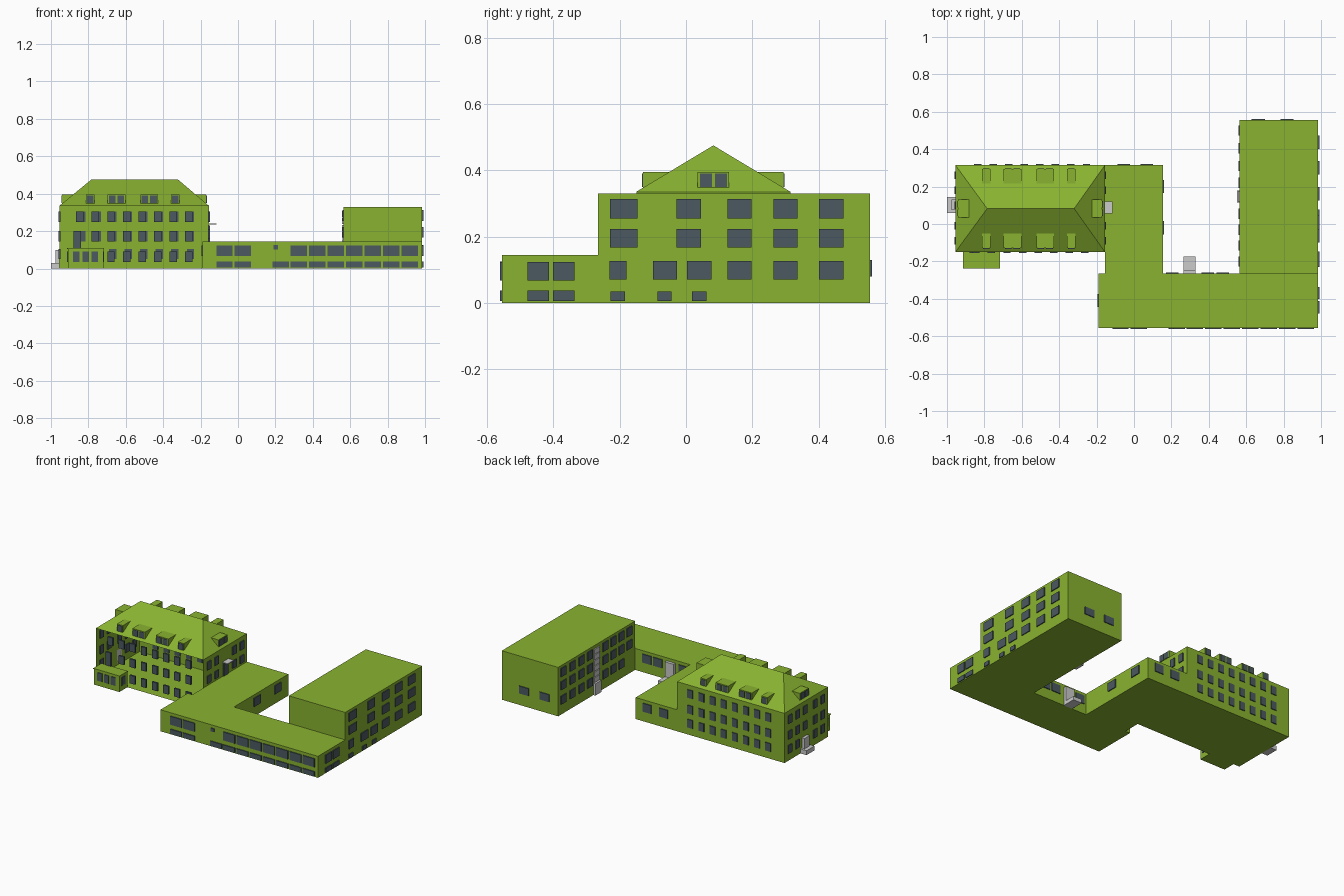
import bpy, bmesh

if "Cube" in bpy.data.objects:
    bpy.data.objects.remove(bpy.data.objects["Cube"])


def material(name, color):
    m = bpy.data.materials.new(name)
    m.diffuse_color = color
    m.use_nodes = True
    m.node_tree.nodes["Principled BSDF"].inputs["Base Color"].default_value = m.diffuse_color
    return m


GREEN = material("wall_green", (0.25, 0.45, 0.03, 1))
SLATE = material("window_slate", (0.07, 0.10, 0.12, 1))


def mesh_object(name, verts, faces, mat=None):
    me = bpy.data.meshes.new(name)
    me.from_pydata(verts, [], faces)
    me.update()
    ob = bpy.data.objects.new(name, me)
    bpy.context.collection.objects.link(ob)
    if mat:
        me.materials.append(mat)
    return ob


BOX_FACES = [(0, 3, 2, 1), (4, 5, 6, 7), (0, 1, 5, 4),
             (1, 2, 6, 5), (2, 3, 7, 6), (3, 0, 4, 7)]


def box(name, x, y, z, mat=None, skip=()):
    """Box from (min, max) ranges; skip drops faces by index."""
    v = [(a, b, c) for c in z for a, b in
         ((x[0], y[0]), (x[1], y[0]), (x[1], y[1]), (x[0], y[1]))]
    return mesh_object(name, v, [f for i, f in enumerate(BOX_FACES) if i not in skip], mat)


def windows(name, axis, wall, centres, width, rows, depth=0.006):
    """Grid of panes on a wall that lies across the given axis."""
    for c in centres:
        for z in rows:
            across = (c - width / 2, c + width / 2)
            through = (wall - depth, wall + depth)
            x, y = (through, across) if axis == "x" else (across, through)
            box(name, x, y, z, SLATE)


# Main volumes; the old house has an open front behind its window row
X0, X1, Y0, Y1, EAVE = -0.955, -0.155, -0.15, 0.315, 0.335
RIDGE_Y, RIDGE_Z = 0.0825, 0.475
box("old_house_walls", (X0, X1), (Y0, Y1), (0, EAVE), GREEN, skip=(1, 2))
box("link_block", (X1, 0.155), (-0.265, Y1), (0, 0.145), GREEN)
box("front_wing", (-0.19, 0.985), (-0.555, -0.265), (0, 0.145), GREEN)
box("tall_wing", (0.565, 0.985), (-0.265, 0.555), (0, 0.33), GREEN)
box("front_bay", (-0.91, -0.72), (-0.235, Y0), (0, 0.105), GREEN)
box("front_bay_roof", (-0.913, -0.717), (-0.238, Y0), (0.105, 0.11), GREEN)

# Hipped roof
mesh_object("hip_roof",
            [(X0, Y0, EAVE), (X1, Y0, EAVE), (X1, Y1, EAVE), (X0, Y1, EAVE),
             (-0.785, RIDGE_Y, RIDGE_Z), (-0.32, RIDGE_Y, RIDGE_Z)],
            [(0, 1, 5, 4), (1, 2, 5), (2, 3, 4, 5), (3, 0, 4)], GREEN)

# Dormers on the two long slopes
for cx, w in ((-0.79, 0.045), (-0.65, 0.095), (-0.475, 0.095), (-0.335, 0.045)):
    for s in (-1, 1):
        face, back = RIDGE_Y + s * 0.212, RIDGE_Y + s * 0.13
        box("dormer", (cx - w / 2, cx + w / 2), sorted((face, back)), (0.345, 0.395), GREEN)
        panes = (cx,) if w < 0.06 else (cx - 0.023, cx + 0.023)
        windows("dormer_window", "y", face, panes, 0.036, [(0.35, 0.39)], 0.003)

# Dormers on the hip ends
for face, back in ((-0.94, -0.88), (-0.17, -0.23)):
    box("end_dormer", sorted((face, back)), (0.035, 0.13), (0.345, 0.395), GREEN)
    windows("end_dormer_window", "x", face, (0.06, 0.105), 0.036, [(0.35, 0.39)], 0.003)

# Old house windows
UPPER = [(0.25, 0.305), (0.145, 0.20)]
BACK_ROWS = UPPER + [(0.05, 0.105)]
front_x = [-0.845 + 0.083 * i for i in range(8)]
windows("house_front_window", "y", Y0, front_x, 0.04, [UPPER[0]])
windows("house_front_window", "y", Y0, front_x[1:], 0.04, [UPPER[1]])
windows("house_front_window", "y", Y0, front_x[2:], 0.04, [(0.035, 0.09)])
windows("balcony_door", "y", Y0, (-0.86,), 0.04, [(0.11, 0.20)])
windows("house_back_window", "y", Y1, [-0.835 + 0.083 * i for i in range(8)], 0.04, BACK_ROWS)
END_Y = (-0.09, -0.01, 0.18, 0.26)
windows("house_left_window", "x", X0, END_Y, 0.04, BACK_ROWS)
windows("house_left_window", "x", X0, (0.1,), 0.04, UPPER)
windows("house_right_window", "x", X1, END_Y, 0.04, [(0.25, 0.305), (0.16, 0.21)])
windows("roof_door", "x", X1, (0.088,), 0.05, [(0.145, 0.23)])
windows("bay_front_window", "y", -0.235, (-0.865, -0.815, -0.765), 0.035, [(0.035, 0.09)], 0.004)
for x in (-0.91, -0.72):
    windows("bay_side_window", "x", x, (-0.195,), 0.04, [(0.035, 0.09)], 0.004)

# Left entrance and right canopy, plain grey
box("left_step", (-1.0, X0), (0.06, 0.145), (0, 0.03))
box("left_door", (-0.975, X0), (0.075, 0.13), (0.03, 0.10))
box("roof_canopy", (X1, -0.115), (0.055, 0.12), (0.236, 0.242))

# Front wing windows
LOW, MID = (0.006, 0.037), (0.067, 0.124)
windows("wing_front_window", "y", -0.555, (-0.072, 0.025), 0.087, [LOW, MID])
windows("wing_front_window", "y", -0.555, [0.325 + 0.0988 * i for i in range(7)], 0.087, [LOW, MID])
windows("wing_front_window", "y", -0.555, (0.228,), 0.087, [LOW])
windows("wing_small_window", "y", -0.555, (0.201,), 0.025, [(0.103, 0.125)])
windows("wing_left_window", "x", -0.19, (-0.41,), 0.07, [MID])
windows("wing_right_window", "x", 0.985, (-0.445, -0.368), 0.065, [LOW, MID])
windows("wing_back_window", "y", -0.265, (0.205, 0.395, 0.475), 0.068, [MID])

# Link windows
windows("link_back_window", "y", Y1, (-0.055, 0.068), 0.065, [MID])
windows("link_side_window", "x", 0.155, (0.2, -0.02), 0.07, [MID])

# Courtyard entrance, plain grey
box("court_door", (0.265, 0.33), (-0.265, -0.245), (0.02, 0.125))
box("court_step", (0.265, 0.33), (-0.265, -0.175), (0, 0.025))

# Tall wing windows
TALL = [(0.255, 0.313), (0.167, 0.223)]
GROUND = (0.07, 0.126)
windows("tall_right_window", "x", 0.985, (0.008, 0.161, 0.30, 0.438), 0.073, TALL)
windows("tall_right_window", "x", 0.985, (-0.188,), 0.083, TALL)
windows("tall_right_window", "x", 0.985, (-0.063, 0.04, 0.161, 0.30, 0.438), 0.073, [GROUND])
windows("tall_right_window", "x", 0.985, (-0.205,), 0.05, [GROUND])
windows("cellar_window", "x", 0.985, (-0.206, -0.065, 0.04), 0.043, [(0.006, 0.034)])
windows("tall_back_window", "y", 0.555, (0.665, 0.818), 0.072, [(0.08, 0.13)])
windows("tall_left_window", "x", 0.565, (0.5, 0.405, 0.31, 0.22, 0.055, -0.03, -0.115), 0.055,
        TALL + [GROUND])
windows("tall_left_window", "x", 0.565, (-0.2,), 0.055, TALL)

# Stairwell strip of stacked grey panels over a door
box("stair_door", (0.55, 0.565), (0.115, 0.18), (0, 0.08))
for i in range(6):
    z = 0.085 + 0.038 * i
    box("stair_panel", (0.557, 0.565), (0.118, 0.177), (z, z + 0.033))
